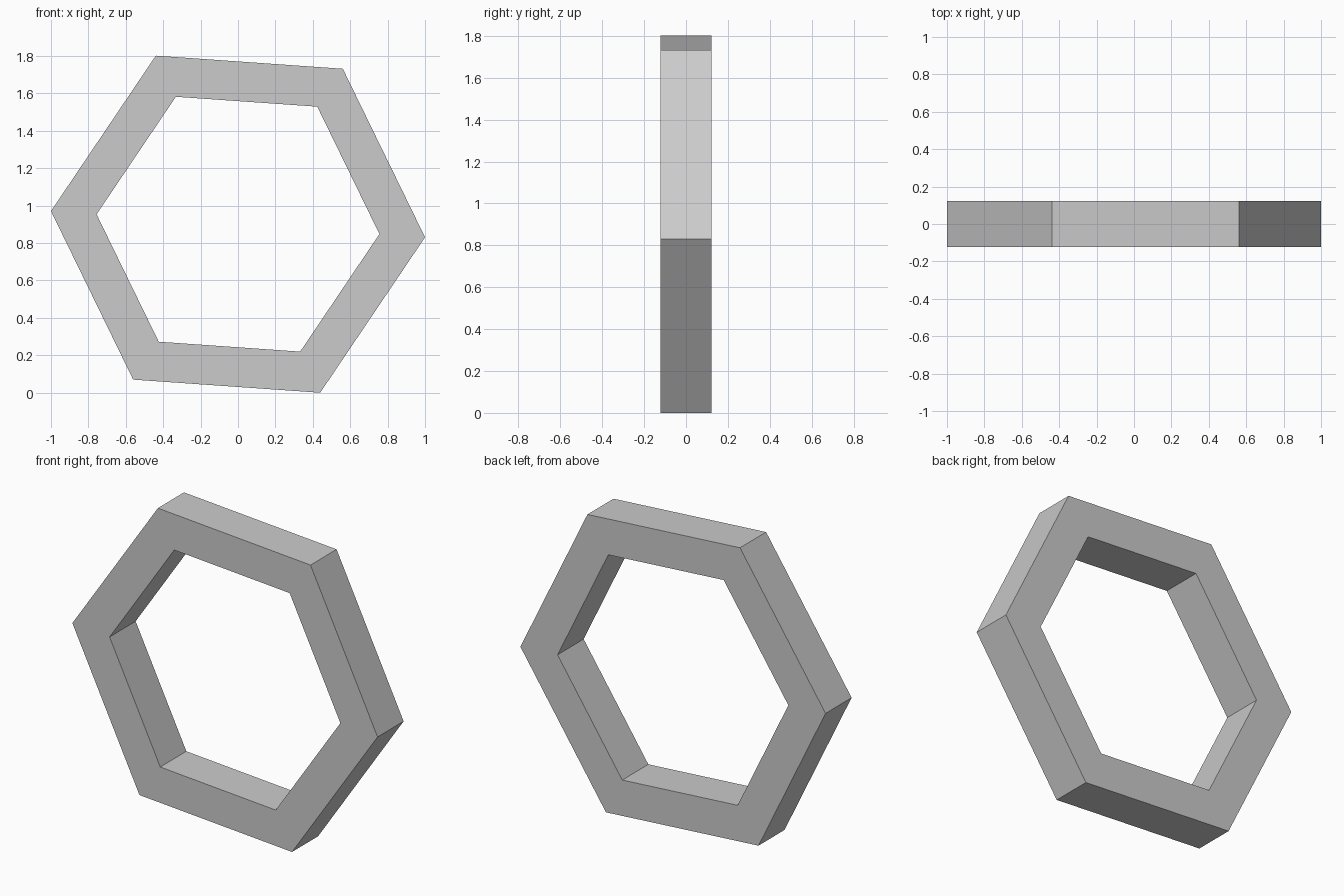
import bpy, bmesh
from math import radians, cos, sin

if "Cube" in bpy.data.objects:
    bpy.data.objects.remove(bpy.data.objects["Cube"])

SIDES = 6
OUTER, INNER = 1.0024, 0.758
HALF_DEPTH = 0.122
START = radians(116)                 # slight tilt of the hexagon
CENTRE_Z = OUTER * sin(START)        # lowest corner rests on z = 0

bm = bmesh.new()

# Square cross-section repeated at each hexagon corner
section = [(OUTER, -HALF_DEPTH), (OUTER, HALF_DEPTH),
           (INNER, HALF_DEPTH), (INNER, -HALF_DEPTH)]
rings = []
for i in range(SIDES):
    a = START + radians(360 / SIDES) * i
    rings.append([bm.verts.new((r * cos(a), y, CENTRE_Z + r * sin(a)))
                  for r, y in section])

# Bridge neighbouring corners into mitred bars
for i in range(SIDES):
    a, b = rings[i], rings[(i + 1) % SIDES]
    for j in range(4):
        k = (j + 1) % 4
        bm.faces.new((a[j], a[k], b[k], b[j]))

bmesh.ops.recalc_face_normals(bm, faces=bm.faces)
mesh = bpy.data.meshes.new("hexagonal_ring")
bm.to_mesh(mesh)
bm.free()
bpy.context.collection.objects.link(bpy.data.objects.new("hexagonal_ring", mesh))
